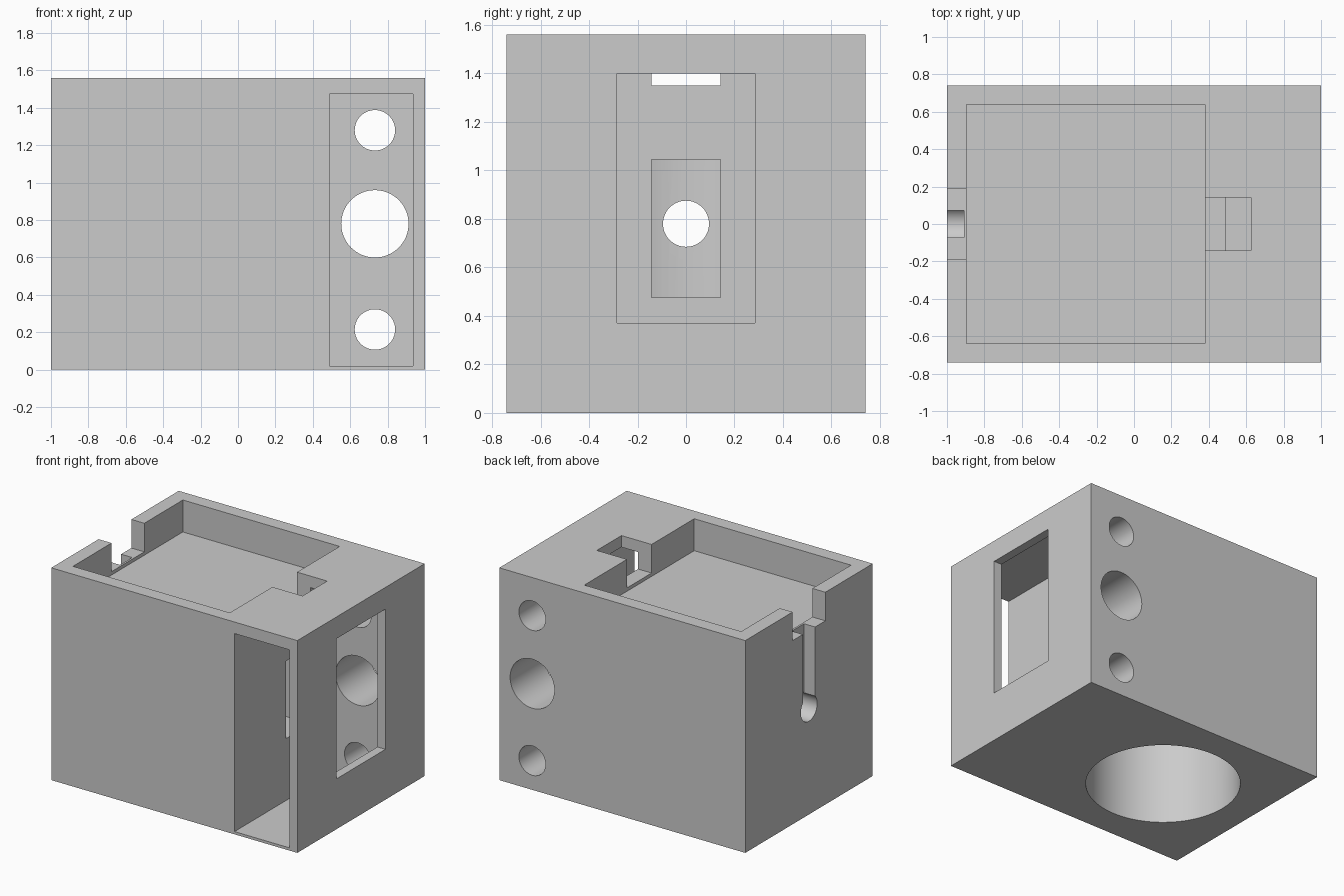
import bpy, math
from mathutils import Vector

if "Cube" in bpy.data.objects:
    bpy.data.objects.remove(bpy.data.objects["Cube"])


def box(name, x, y, z):
    """Box given by its (min, max) range on each axis."""
    bpy.ops.mesh.primitive_cube_add(size=1)
    ob = bpy.context.object
    ob.name = name
    for v in ob.data.vertices:
        v.co = Vector([r[0] if c < 0 else r[1] for c, r in zip(v.co, (x, y, z))])
    return ob


def rod(name, start, end, radius, sides=64):
    """Cylinder running from start to end."""
    a, b = Vector(start), Vector(end)
    bpy.ops.mesh.primitive_cylinder_add(vertices=sides, radius=radius, depth=(b - a).length,
                                        location=(a + b) / 2)
    ob = bpy.context.object
    ob.name = name
    ob.rotation_euler = (b - a).to_track_quat('Z', 'Y').to_euler()
    return ob


# Solid block
body = box("housing_block", (-1, 1), (-0.74, 0.74), (0, 1.56))

cutters = [
    # Square tray in the top
    box("tray_cut", (-0.895, 0.38), (-0.638, 0.638), (1.325, 1.7)),
    # Blind round bore from below
    rod("bore_cut", (-0.257, 0, -0.2), (-0.257, 0, 1.22), 0.524, 96),
    # Tall side bay, open at the front
    box("bay_cut", (0.49, 0.935), (-0.9, 0.345), (0.02, 1.475)),
    # Window from the right face into the bay
    box("window_cut", (0.8, 1.1), (-0.284, 0.284), (0.37, 1.40)),
    # Passage between bay and bore
    box("passage_cut", (0.0, 0.6), (-0.143, 0.143), (0.475, 1.045)),
    # Notches in the tray rim
    box("right_notch_cut", (0.3, 0.625), (-0.143, 0.143), (1.35, 1.7)),
    box("left_notch_cut", (-1.1, -0.8), (-0.19, 0.19), (1.35, 1.7)),
    # Keyhole on the left face: narrow slot and round hole to the bore
    box("slot_cut", (-1.1, -0.91), (-0.071, 0.071), (0.78, 1.5)),
    rod("keyhole_cut", (-1.1, 0, 0.78), (-0.5, 0, 0.78), 0.095),
]
# Three round holes through the back of the bay
for z, r in ((0.215, 0.108), (0.78, 0.18), (1.28, 0.108)):
    cutters.append(rod("back_hole_cut", (0.732, 0.2, z), (0.732, 0.9, z), r))

# Carve every cutter out of the block
for cutter in cutters:
    bpy.ops.object.select_all(action='DESELECT')
    bpy.context.view_layer.objects.active = body
    body.select_set(True)
    mod = body.modifiers.new("cut", 'BOOLEAN')
    mod.operation = 'DIFFERENCE'
    mod.solver = 'EXACT'
    mod.object = cutter
    bpy.ops.object.modifier_apply(modifier=mod.name)
    bpy.data.objects.remove(cutter, do_unlink=True)

# Plain grey finish
grey = bpy.data.materials.new("light_grey")
grey.diffuse_color = (0.6, 0.6, 0.6, 1)
grey.use_nodes = True
grey.node_tree.nodes["Principled BSDF"].inputs["Base Color"].default_value = grey.diffuse_color
body.data.materials.clear()
body.data.materials.append(grey)
bpy.ops.object.shade_smooth_by_angle(angle=math.radians(30))
